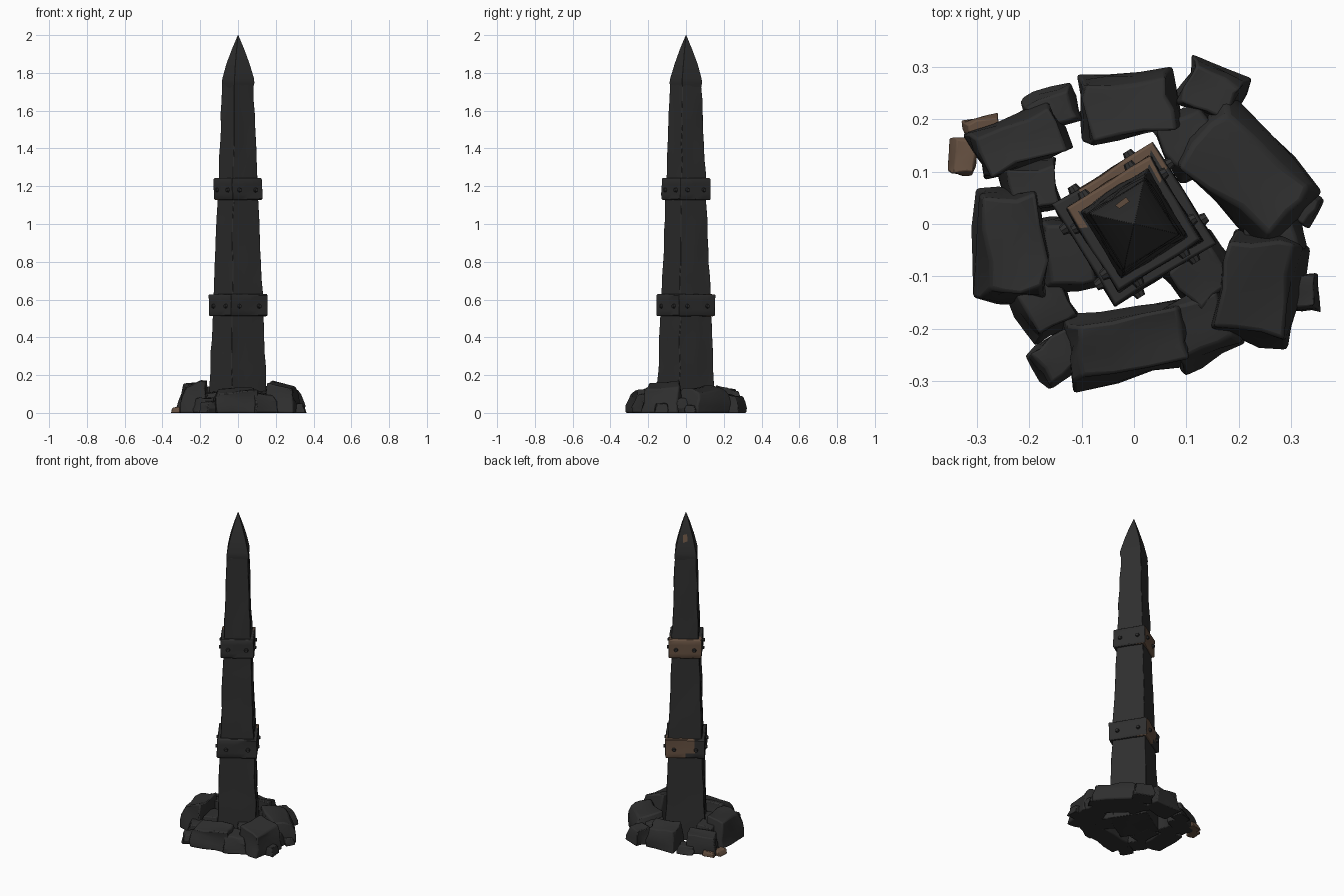
import bpy, bmesh, math, random
from mathutils import Matrix, Vector, noise

cube = bpy.data.objects.get("Cube")
if cube:
    bpy.data.objects.remove(cube)
random.seed(4)
TURN = Matrix.Rotation(math.radians(32), 4, 'Z')


def material(name, colour):
    m = bpy.data.materials.new(name)
    m.use_nodes = True
    m.diffuse_color = colour
    m.node_tree.nodes["Principled BSDF"].inputs["Base Color"].default_value = colour
    return m


STONE = material("dark stone", (0.028, 0.028, 0.028, 1))
RUST = material("rusty brown", (0.13, 0.08, 0.052, 1))


def finish(name, bm, matrix=Matrix(), bevel=0, angle=35):
    """Turn a bmesh into an object with sharp-edged smooth shading."""
    bmesh.ops.recalc_face_normals(bm, faces=bm.faces)
    mesh = bpy.data.meshes.new(name)
    bm.to_mesh(mesh)
    bm.free()
    ob = bpy.data.objects.new(name, mesh)
    bpy.context.collection.objects.link(ob)
    ob.matrix_world = matrix
    mesh.materials.append(STONE)
    mesh.materials.append(RUST)
    bpy.ops.object.select_all(action='DESELECT')
    ob.select_set(True)
    bpy.context.view_layer.objects.active = ob
    if bevel:
        mod = ob.modifiers.new("worn edges", 'BEVEL')
        mod.width = bevel
        mod.segments = 2
        mod.limit_method = 'ANGLE'
        mod.angle_limit = math.radians(40)
    bpy.ops.object.shade_smooth_by_angle(angle=math.radians(angle))
    return ob


def square_loft(bm, profile):
    """Skin square rings given as (half width, height)."""
    rings = []
    for half, z in profile:
        rings.append([bm.verts.new((sx * half, sy * half, z))
                      for sx, sy in ((-1, -1), (1, -1), (1, 1), (-1, 1))])
    for low, high in zip(rings, rings[1:]):
        for i in range(4):
            j = (i + 1) % 4
            bm.faces.new((low[i], low[j], high[j], high[i]))
    bm.faces.new(rings[0][::-1])
    bm.faces.new(rings[-1])


def roughen(bm, amount, scale):
    """Chip a surface with coherent noise."""
    for v in bm.verts:
        n = noise.noise_vector(v.co * scale)
        v.co += Vector((n.x, n.y, n.z * 0.3)) * amount


# Tapering shaft, chipped along its length
bm = bmesh.new()
levels = 22
square_loft(bm, [(0.114 - 0.053 * i / levels, 1.74 * i / levels) for i in range(levels + 1)])
sides = [e for e in bm.edges if abs(e.verts[0].co.z - e.verts[1].co.z) < 0.001]
bmesh.ops.subdivide_edges(bm, edges=sides, cuts=4, use_grid_fill=True)
roughen(bm, 0.007, 13)
for v in bm.verts:
    v.co.z = max(v.co.z, 0)
finish("shaft", bm, TURN, 0.003, 20)

# Pointed cap with a shallow shoulder
bm = bmesh.new()
square_loft(bm, [(0.052, 1.69), (0.063, 1.745), (0.061, 1.77), (0.044, 1.85),
                 (0.023, 1.93), (0.001, 2.0)])
roughen(bm, 0.002, 20)
finish("pointed_cap", bm, TURN, 0.002, 25)

# Rust patch on the cap's back face
bm = bmesh.new()
patch = [(-0.012, 1.84), (0.014, 1.83), (0.016, 1.875), (-0.008, 1.88)]
bm.faces.new([bm.verts.new((x, 0.062 - 0.24 * (z - 1.77) + 0.004, z)) for x, z in patch])
for f in bm.faces:
    f.material_index = 1
finish("cap_rust_patch", bm, TURN)


def band(name, half, z, rust_from):
    """Square collar, rusted on the back face beyond a diagonal line."""
    bm = bmesh.new()
    low, high = z - 0.058, z + 0.058
    square_loft(bm, [(half - 0.03, low), (half - 0.004, low), (half, low + 0.006),
                     (half, high - 0.006), (half - 0.004, high), (half - 0.03, high)])
    bmesh.ops.subdivide_edges(bm, edges=bm.edges[:], cuts=3, use_grid_fill=True)
    roughen(bm, 0.005, 17)
    bm.normal_update()
    for f in bm.faces:
        c = f.calc_center_median()
        back = c.y > half - 0.034 and abs(c.x) < half - 0.002
        if back and c.x + 0.5 * (c.z - z) > rust_from:
            f.material_index = 1
    finish(name, bm, TURN, 0.002)
    # Two studs on each face
    bm = bmesh.new()
    for k in range(4):
        for s in (-1, 1):
            place = (Matrix.Rotation(k * math.pi / 2, 4, 'Z')
                     @ Matrix.Translation((s * half * 0.55, half + 0.003, z - 0.005))
                     @ Matrix.Rotation(-math.pi / 2, 4, 'X'))
            bmesh.ops.create_cone(bm, cap_ends=True, segments=8, radius1=0.014,
                                  radius2=0.009, depth=0.018, matrix=place)
    finish(name + "_studs", bm, TURN)


band("lower_band", 0.113, 0.57, -0.04)
band("upper_band", 0.094, 1.185, -1)


def rock(name, x, y, w, d, h, deg, rust=False):
    """Broken block whose top is narrower and leans towards the shaft."""
    bm = bmesh.new()
    bmesh.ops.create_cube(bm, size=1)
    bmesh.ops.subdivide_edges(bm, edges=bm.edges[:], cuts=2, use_grid_fill=True)
    turn = Matrix.Rotation(math.radians(deg), 3, 'Z')
    inward = Vector((-x, -y, 0)).normalized()
    seed = Vector((random.random(), random.random(), random.random())) * 50
    for v in bm.verts:
        up = v.co.z + 0.5
        shrink = 1 - 0.2 * up ** 2
        flat = turn @ Vector((v.co.x * w * shrink, v.co.y * d * shrink, 0))
        lift = h * up * (1 + 1.6 * flat.dot(inward) * min(1, up))
        jolt = noise.noise_vector(v.co * 1.7 + seed) * min(w, d) * 0.17
        v.co = Vector((x, y, 0)) + flat + jolt + inward * 0.008 * up
        v.co.z = max(0, lift + jolt.z * 0.6) if up > 0.05 else 0
    if rust:
        for f in bm.faces:
            f.material_index = 1
    finish(name, bm, Matrix(), min(w, d) * 0.05, 28)


# Ring of fallen blocks: x, y, width, depth, height, angle
blocks = [
    (-0.01, 0.23, 0.19, 0.12, 0.13, 8), (-0.22, 0.16, 0.18, 0.1, 0.11, 22),
    (-0.24, -0.04, 0.13, 0.22, 0.16, 2), (-0.2, 0.07, 0.11, 0.09, 0.13, 10),
    (-0.17, -0.16, 0.1, 0.1, 0.08, 30), (-0.01, -0.23, 0.24, 0.13, 0.12, 10),
    (-0.15, -0.26, 0.09, 0.08, 0.06, 35), (0.24, -0.12, 0.15, 0.2, 0.15, -12),
    (0.22, 0.1, 0.26, 0.16, 0.13, -42), (0.15, 0.26, 0.12, 0.09, 0.09, -25),
    (0.13, -0.2, 0.13, 0.12, 0.1, 20), (0.14, -0.1, 0.12, 0.12, 0.11, 40),
    (0.27, -0.02, 0.11, 0.09, 0.08, 15), (0.11, 0.16, 0.11, 0.12, 0.11, 30),
    (-0.13, -0.06, 0.1, 0.14, 0.11, 5), (-0.16, 0.22, 0.1, 0.07, 0.05, 20),
]
for i, b in enumerate(blocks):
    rock(f"fallen_block_{i + 1}", *b)

# Small chips at the rim
rock("chip_right_front", 0.33, -0.13, 0.05, 0.07, 0.05, 0)
rock("chip_right_back", 0.33, 0.03, 0.05, 0.06, 0.04, -30)
rock("chip_left", -0.33, 0.13, 0.05, 0.07, 0.03, -5, True)
rock("chip_back_left", -0.29, 0.18, 0.07, 0.05, 0.03, 15, True)
